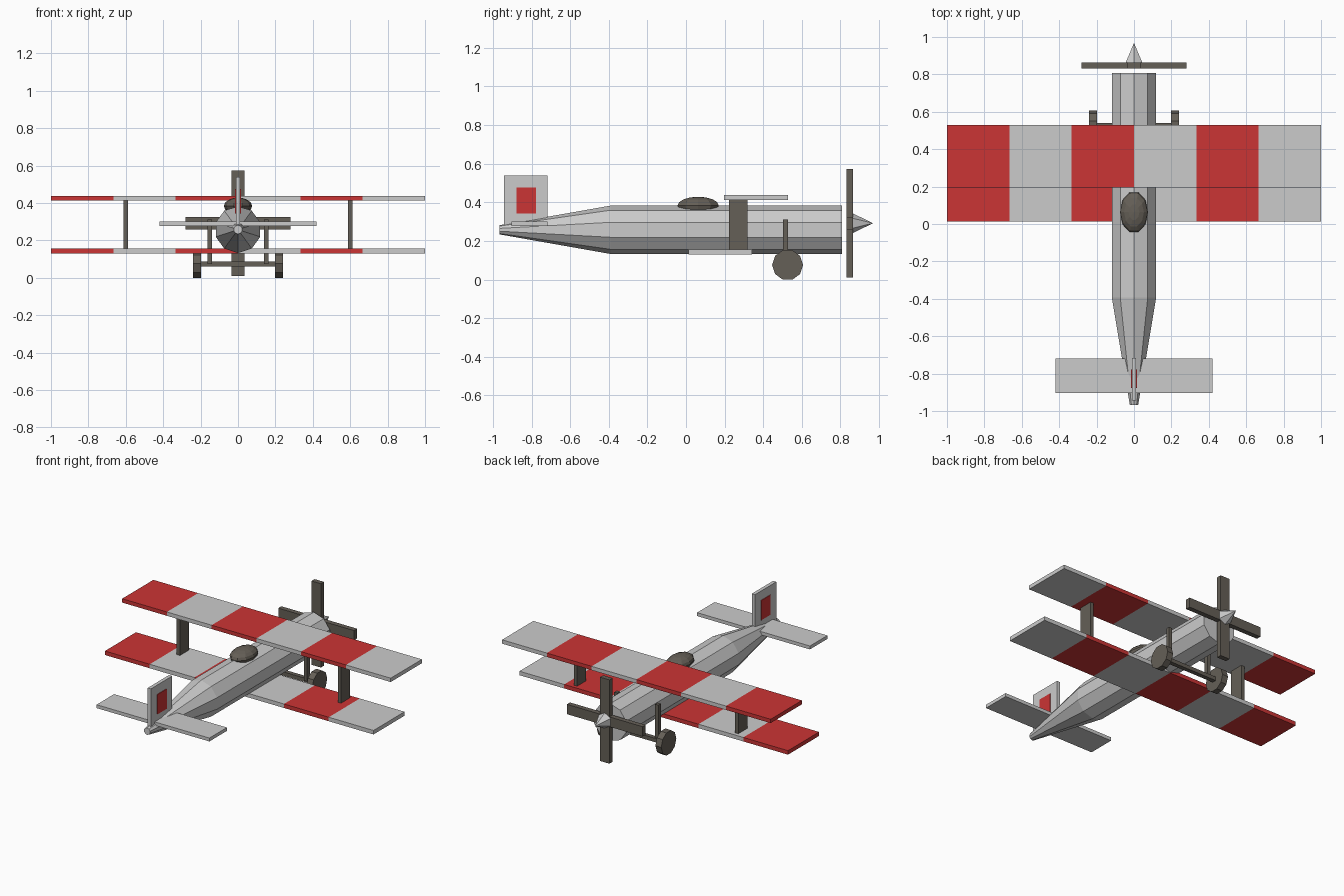
import bpy, bmesh, math
from mathutils import Matrix, Vector

if "Cube" in bpy.data.objects:
    bpy.data.objects.remove(bpy.data.objects["Cube"])


def material(name, rgb):
    m = bpy.data.materials.new(name)
    m.diffuse_color = (*rgb, 1)
    m.use_nodes = True
    m.node_tree.nodes["Principled BSDF"].inputs["Base Color"].default_value = m.diffuse_color
    return m


RED = material("red_paint", (0.6, 0.035, 0.035))
DARK = material("dark_wood", (0.13, 0.115, 0.095))


def finish(name, bm, mat=None):
    bmesh.ops.recalc_face_normals(bm, faces=bm.faces)
    me = bpy.data.meshes.new(name)
    bm.to_mesh(me)
    bm.free()
    ob = bpy.data.objects.new(name, me)
    bpy.context.collection.objects.link(ob)
    if mat:
        me.materials.append(mat)
    return ob


def add_box(bm, lo, hi):
    lo, hi = Vector(lo), Vector(hi)
    m = Matrix.Translation((lo + hi) / 2) @ Matrix.Diagonal((*(hi - lo), 1))
    return bmesh.ops.create_cube(bm, size=1, matrix=m)["verts"]


def box(name, lo, hi, mat=None):
    bm = bmesh.new()
    add_box(bm, lo, hi)
    return finish(name, bm, mat)


def loft(name, sides, stations, axis, phase=0.0, mat=None):
    """Rings (position, radius, z centre, x centre) along the x or y axis."""
    bm = bmesh.new()
    rings = []
    for pos, r, cz, c in stations:
        ring = []
        for i in range(sides):
            a = phase + 2 * math.pi * i / sides
            u, w = c + r * math.cos(a), cz + r * math.sin(a)
            ring.append(bm.verts.new((u, pos, w) if axis == "y" else (pos, u, w)))
        rings.append(ring)
    for a, b in zip(rings, rings[1:]):
        for i in range(sides):
            j = (i + 1) % sides
            bm.faces.new((a[i], a[j], b[j], b[i]))
    bm.faces.new(rings[0])
    bm.faces.new(rings[-1])
    bmesh.ops.remove_doubles(bm, verts=bm.verts, dist=1e-5)
    return finish(name, bm, mat)


def striped_wing(name, y0, y1, z0, z1):
    """Six alternating panels, open where they meet each other."""
    for start, label, mat in ((0, "red", RED), (1, "grey", None)):
        bm = bmesh.new()
        for i in range(start, 6, 2):
            add_box(bm, (-1 + i / 3, y0, z0), (-1 + (i + 1) / 3, y1, z1))
        bm.normal_update()
        inner = [f for f in bm.faces
                 if abs(f.normal.x) > 0.9 and abs(f.calc_center_median().x) < 0.99]
        bmesh.ops.delete(bm, geom=inner, context="FACES_ONLY")
        finish(f"{name}_{label}_panels", bm, mat)


# Ten-sided fuselage tapering to the tail
loft("fuselage", 10, [(0.807, 0.125, 0.258, 0), (-0.392, 0.125, 0.258, 0),
                      (-0.967, 0.0235, 0.258, 0)], "y", math.pi / 2)

# Wings
striped_wing("upper_wing", 0.196, 0.528, 0.413, 0.439)
striped_wing("lower_wing", 0.013, 0.343, 0.130, 0.157)

# Tail surfaces
box("tailplane", (-0.42, -0.904, 0.278), (0.42, -0.718, 0.301))
box("fin", (-0.012, -0.943, 0.28), (0.012, -0.717, 0.538))
box("fin_marking", (-0.016, -0.878, 0.343), (0.016, -0.778, 0.476), RED)

# Propeller and spinner
box("vertical_blade", (-0.035, 0.831, 0.010), (0.035, 0.864, 0.574), DARK)
box("horizontal_blade", (-0.282, 0.831, 0.259), (0.282, 0.864, 0.325), DARK)
bm = bmesh.new()
bmesh.ops.create_cone(
    bm, cap_ends=True, segments=6, radius1=0.051, radius2=0, depth=0.104,
    matrix=Matrix.Translation((0, 0.916, 0.292)) @ Matrix.Rotation(-math.pi / 2, 4, "X"))
finish("spinner", bm)

# Cockpit dome
bm = bmesh.new()
bmesh.ops.create_uvsphere(
    bm, u_segments=10, v_segments=8, radius=1,
    matrix=Matrix.Translation((0, 0.063, 0.384)) @ Matrix.Diagonal((0.075, 0.112, 0.045, 1))
    @ Matrix.Rotation(math.pi / 2, 4, "Z"))
finish("cockpit", bm, DARK)

# Wing struts, landing legs and wheels on both sides
for side, s in (("left", -1), ("right", 1)):
    def pair_box(name, x0, x1, y0, y1, z0, z1):
        xs = sorted((s * x0, s * x1))
        box(f"{side}_{name}", (xs[0], y0, z0), (xs[1], y1, z1), DARK)

    pair_box("wing_strut", 0.588, 0.612, 0.222, 0.318, 0.157, 0.413)
    pair_box("landing_leg", 0.140, 0.164, 0.502, 0.529, 0.075, 0.311)
    loft(f"{side}_wheel", 10, [(s * 0.197, 0.08, 0.076, 0.526),
                               (s * 0.240, 0.08, 0.076, 0.526)], "x", 0, DARK)

# Axle
box("axle", (-0.2, 0.512, 0.062), (0.2, 0.541, 0.088), DARK)
